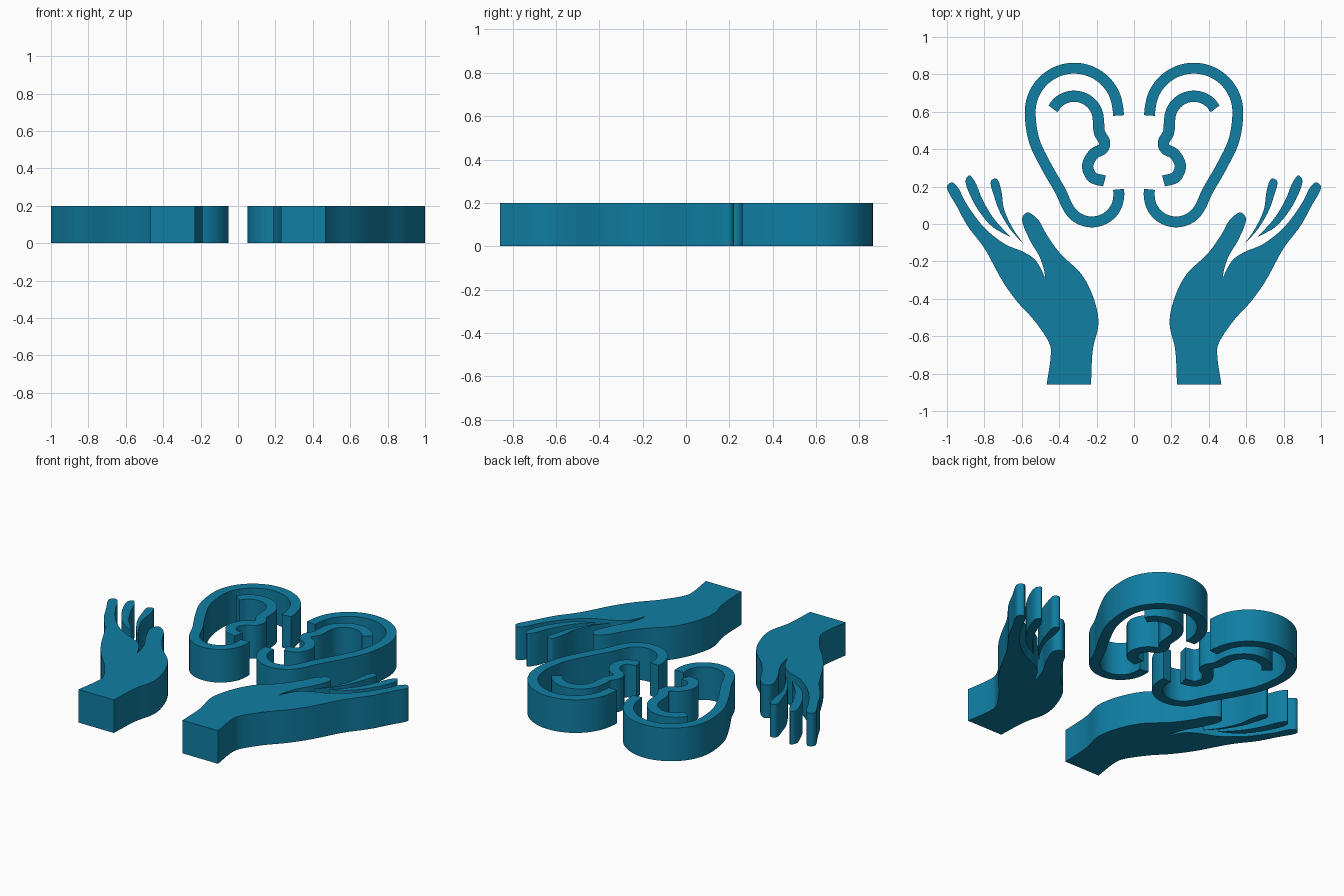
import bpy, bmesh, math
from mathutils import Vector

if "Cube" in bpy.data.objects:
    bpy.data.objects.remove(bpy.data.objects["Cube"])

HEIGHT = 0.2
teal = bpy.data.materials.new("teal")
teal.diffuse_color = (0.005, 0.21, 0.37, 1)
teal.use_nodes = True
teal.node_tree.nodes["Principled BSDF"].inputs["Base Color"].default_value = teal.diffuse_color


def spline(pts, steps=6):
    """Smooth open curve through the points (centripetal Catmull-Rom)."""
    p = [Vector(q) for q in pts]
    if len(p) == 2:
        return p
    p = [2 * p[0] - p[1]] + p + [2 * p[-1] - p[-2]]
    out = []
    for a, b, c, d in zip(p, p[1:], p[2:], p[3:]):
        t1 = (b - a).length ** 0.5
        t2 = t1 + (c - b).length ** 0.5
        t3 = t2 + (d - c).length ** 0.5
        for i in range(steps):
            t = t1 + (t2 - t1) * i / steps
            a1 = a.lerp(b, t / t1)
            a2 = b.lerp(c, (t - t1) / (t2 - t1))
            a3 = c.lerp(d, (t - t2) / (t3 - t2))
            b1 = a1.lerp(a2, t / t2)
            b2 = a2.lerp(a3, (t - t1) / (t3 - t1))
            out.append(b1.lerp(b2, (t - t1) / (t2 - t1)))
    return out + [p[-2]]


def arc(cx, cy, r, a0, a1, n):
    return [(cx + r * math.cos(math.radians(a0 + (a1 - a0) * i / n)),
             cy + r * math.sin(math.radians(a0 + (a1 - a0) * i / n))) for i in range(n + 1)]


def ribbon(pts, width):
    """Outline of a constant-width stroke along a smooth path."""
    c = spline(pts)
    left, right = [], []
    for i, p in enumerate(c):
        t = (c[min(i + 1, len(c) - 1)] - c[max(i - 1, 0)]).normalized()
        n = Vector((-t.y, t.x)) * width / 2
        left.append(p + n)
        right.append(p - n)
    return left + right[::-1]


def outline(*paths):
    """Closed outline of smooth paths joined at sharp corners."""
    return [v for path in paths for v in spline(path)[:-1]]


def plate(name, loop):
    """Extrude the outline upward and mirror it to the other side."""
    bm = bmesh.new()
    face = bm.faces.new([bm.verts.new((v[0], v[1], 0)) for v in loop])
    top = bmesh.ops.extrude_face_region(bm, geom=[face])["geom"]
    bmesh.ops.translate(bm, vec=(0, 0, HEIGHT),
                        verts=[g for g in top if isinstance(g, bmesh.types.BMVert)])
    bmesh.ops.recalc_face_normals(bm, faces=bm.faces)
    me = bpy.data.meshes.new(name)
    bm.to_mesh(me)
    bm.free()
    me.materials.append(teal)
    ob = bpy.data.objects.new(name, me)
    bpy.context.collection.objects.link(ob)
    bpy.ops.object.select_all(action='DESELECT')
    ob.select_set(True)
    bpy.context.view_layer.objects.active = ob
    bpy.ops.object.shade_smooth_by_angle(angle=math.radians(30))
    mod = ob.modifiers.new("mirror", 'MIRROR')
    mod.use_mirror_merge = False


# Outer ear rim
plate("ear_rims", ribbon(
    [(0.083, 0.58)] + arc(0.32, 0.598, 0.235, 176, 0, 10)
    + [(0.535, 0.45), (0.47, 0.31), (0.39, 0.17)]
    + arc(0.225, 0.155, 0.144, -25, -180, 7) + [(0.083, 0.185)], 0.058))

# Inner ear fold
plate("ear_folds", ribbon(
    arc(0.32, 0.553, 0.13, 29, 180, 8)
    + [(0.185, 0.49), (0.157, 0.435), (0.168, 0.402), (0.215, 0.375), (0.248, 0.31),
       (0.222, 0.25), (0.158, 0.23)], 0.06))

# Palm with wrist, thumb and outermost finger
plate("palms", outline(
    [(0.23, -0.858), (0.22, -0.67), (0.19, -0.53), (0.215, -0.40), (0.28, -0.27),
     (0.395, -0.157), (0.465, -0.06), (0.515, 0.025), (0.57, 0.062), (0.598, 0.03),
     (0.56, -0.08), (0.505, -0.175), (0.48, -0.25), (0.475, -0.29)],
    [(0.475, -0.29), (0.495, -0.245), (0.53, -0.19), (0.59, -0.15), (0.685, -0.11),
     (0.80, -0.02), (0.9, 0.115), (0.945, 0.20), (0.975, 0.222), (1.0, 0.2),
     (0.945, 0.09), (0.89, -0.01), (0.80, -0.13), (0.70, -0.31), (0.625, -0.415),
     (0.53, -0.52), (0.45, -0.645), (0.445, -0.70), (0.467, -0.858)],
    [(0.467, -0.858), (0.23, -0.858)]))

# Two tapered middle fingers
plate("long_fingers", outline(
    [(0.66, -0.07), (0.75, 0.03), (0.81, 0.13), (0.85, 0.225), (0.88, 0.26), (0.9, 0.235),
     (0.865, 0.13), (0.80, 0.03), (0.75, -0.02), (0.66, -0.07)]))
plate("short_fingers", outline(
    [(0.588, -0.11), (0.65, -0.02), (0.695, 0.08), (0.71, 0.18), (0.735, 0.242), (0.765, 0.23),
     (0.745, 0.14), (0.72, 0.07), (0.66, -0.03), (0.588, -0.11)]))
